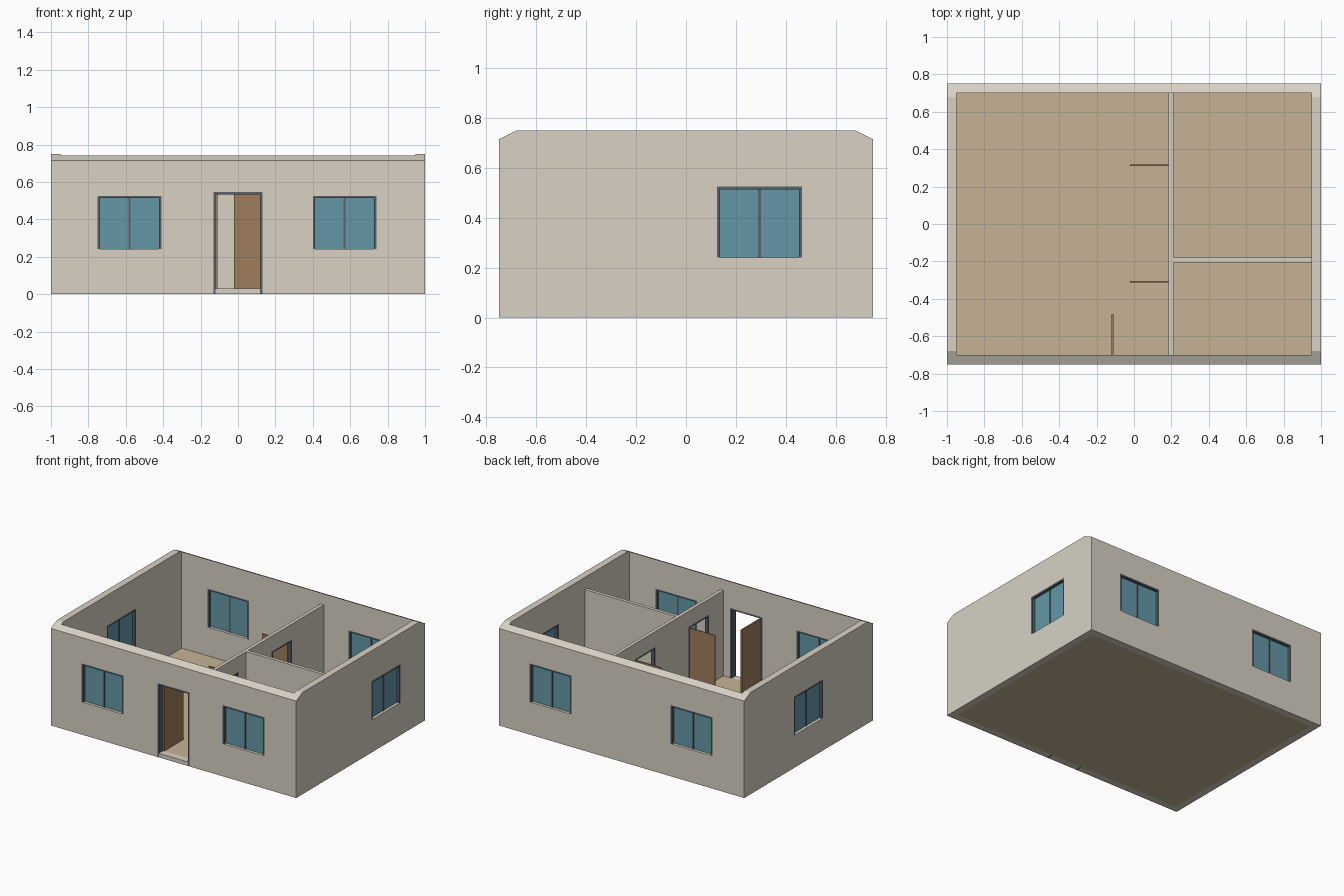
import bpy, bmesh

if "Cube" in bpy.data.objects:
    bpy.data.objects.remove(bpy.data.objects["Cube"])


def material(name, rgb):
    m = bpy.data.materials.new(name)
    m.diffuse_color = (*rgb, 1)
    m.use_nodes = True
    m.node_tree.nodes["Principled BSDF"].inputs["Base Color"].default_value = m.diffuse_color
    return m


WALL = material("warm_grey_plaster", (0.69, 0.64, 0.55))
FLOOR = material("tan_floor", (0.57, 0.45, 0.30))
GLASS = material("blue_glass", (0.13, 0.31, 0.39))
FRAME = material("slate_frame", (0.10, 0.12, 0.14))
WOOD = material("brown_wood", (0.35, 0.21, 0.11))


def finish(name, bm, mat):
    bmesh.ops.recalc_face_normals(bm, faces=bm.faces)
    mesh = bpy.data.meshes.new(name)
    bm.to_mesh(mesh)
    bm.free()
    ob = bpy.data.objects.new(name, mesh)
    bpy.context.collection.objects.link(ob)
    if mat:
        mesh.materials.append(mat)
    return ob


def boxes(name, mat, *spans):
    """One object made of boxes, each given as (x0, x1, y0, y1, z0, z1)."""
    bm = bmesh.new()
    for s in spans:
        x, y, z = sorted(s[0:2]), sorted(s[2:4]), sorted(s[4:6])
        verts = bmesh.ops.create_cube(bm, size=1)["verts"]
        for v in verts:
            v.co = [r[0] if c < 0 else r[1] for c, r in zip(v.co, (x, y, z))]
    return finish(name, bm, mat)


def cut(ob, *spans):
    for s in spans:
        cutter = boxes("cutter", None, s)
        cutter.hide_render = True
        mod = ob.modifiers.new("opening", "BOOLEAN")
        mod.operation, mod.solver, mod.object = "DIFFERENCE", "EXACT", cutter
        bpy.context.view_layer.objects.active = ob
        bpy.ops.object.modifier_apply(modifier=mod.name)
        bpy.data.objects.remove(cutter)


T = 0.05                # outer wall thickness
FLOOR_Z = 0.03
DOOR_Z = 0.545
WIN_Z = (0.24, 0.525)


def on_wall(side, u0, u1, d0, d1, z0, z1):
    """Span along an outer wall (u) and inward from its outside face (d)."""
    if side == "front":
        return (u0, u1, -0.75 + d0, -0.75 + d1, z0, z1)
    if side == "back":
        return (u0, u1, 0.75 - d0, 0.75 - d1, z0, z1)
    if side == "right":
        return (1 - d0, 1 - d1, u0, u1, z0, z1)
    return (-1 + d0, -1 + d1, u0, u1, z0, z1)


# Outer shell: chamfered side profile extruded across, hollowed out
profile = [(-0.75, 0), (0.75, 0), (0.75, 0.715), (0.68, 0.75), (-0.68, 0.75), (-0.75, 0.715)]
bm = bmesh.new()
face = bm.faces.new([bm.verts.new((-1, y, z)) for y, z in profile])
ext = bmesh.ops.extrude_face_region(bm, geom=[face])["geom"]
bmesh.ops.translate(bm, vec=(2, 0, 0), verts=[e for e in ext if isinstance(e, bmesh.types.BMVert)])
walls = finish("outer_walls", bm, WALL)
cut(walls, (-0.95, 0.95, -0.70, 0.70, -0.1, 1))

# Floor slab
boxes("floor", FLOOR, (-0.95, 0.95, -0.70, 0.70, 0, FLOOR_Z))

# Windows: open-bottomed frame, centre bar and two panes
windows = [("front", -0.58), ("front", 0.57), ("back", 0.58), ("back", -0.57),
           ("right", 0.295), ("left", 0.0)]
W, F = 0.17, 0.012      # half width, frame width
for side, c in windows:
    z0, z1 = WIN_Z
    cut(walls, on_wall(side, c - W, c + W, -0.1, 0.1, z0, z1))
    boxes(side + "_window_frame", FRAME,
          on_wall(side, c - W, c - W + F, 0, T, z0, z1),
          on_wall(side, c + W - F, c + W, 0, T, z0, z1),
          on_wall(side, c - W + F, c + W - F, 0, T, z1 - F, z1),
          on_wall(side, c - 0.006, c + 0.006, 0.017, 0.033, z0, z1 - F))
    boxes(side + "_window_glass", GLASS,
          on_wall(side, c - W + F, c - 0.006, 0.021, 0.029, z0, z1 - F),
          on_wall(side, c + 0.006, c + W - F, 0.021, 0.029, z0, z1 - F))

# Front doorway: frame, threshold and open leaf
cut(walls, (-0.132, 0.13, -0.8, -0.65, -0.1, DOOR_Z))
boxes("front_door_frame", FRAME,
      (-0.132, -0.12, -0.75, -0.70, 0, DOOR_Z),
      (0.118, 0.13, -0.75, -0.70, 0, DOOR_Z),
      (-0.12, 0.118, -0.75, -0.70, DOOR_Z - F, DOOR_Z))
boxes("front_threshold", WALL, (-0.12, 0.118, -0.75, -0.70, 0, FLOOR_Z))
boxes("front_door_leaf", WOOD, (-0.12, -0.11, -0.70, -0.48, FLOOR_Z, DOOR_Z - F))

# Inner partitions
P0, P1, PZ = 0.185, 0.21, 0.66
long_wall = boxes("long_partition", WALL, (P0, P1, -0.70, 0.70, FLOOR_Z, PZ))
boxes("cross_partition", WALL, (P1, 0.95, -0.205, -0.18, FLOOR_Z, PZ))

# Inner doorways with leaves standing open into the main room
for hinge in (0.315, -0.31):
    a, b = hinge - 0.222, hinge + 0.016
    cut(long_wall, (P0 - 0.1, P1 + 0.1, a, b, FLOOR_Z - 0.1, DOOR_Z))
    boxes("inner_door_frame", FRAME,
          (P0, P1, a, a + F, FLOOR_Z, DOOR_Z),
          (P0, P1, b - F, b, FLOOR_Z, DOOR_Z),
          (P0, P1, a + F, b - F, DOOR_Z - F, DOOR_Z))
    boxes("inner_door_leaf", WOOD,
          (-0.022, P0, hinge - 0.004, hinge + 0.004, FLOOR_Z, DOOR_Z - F))
